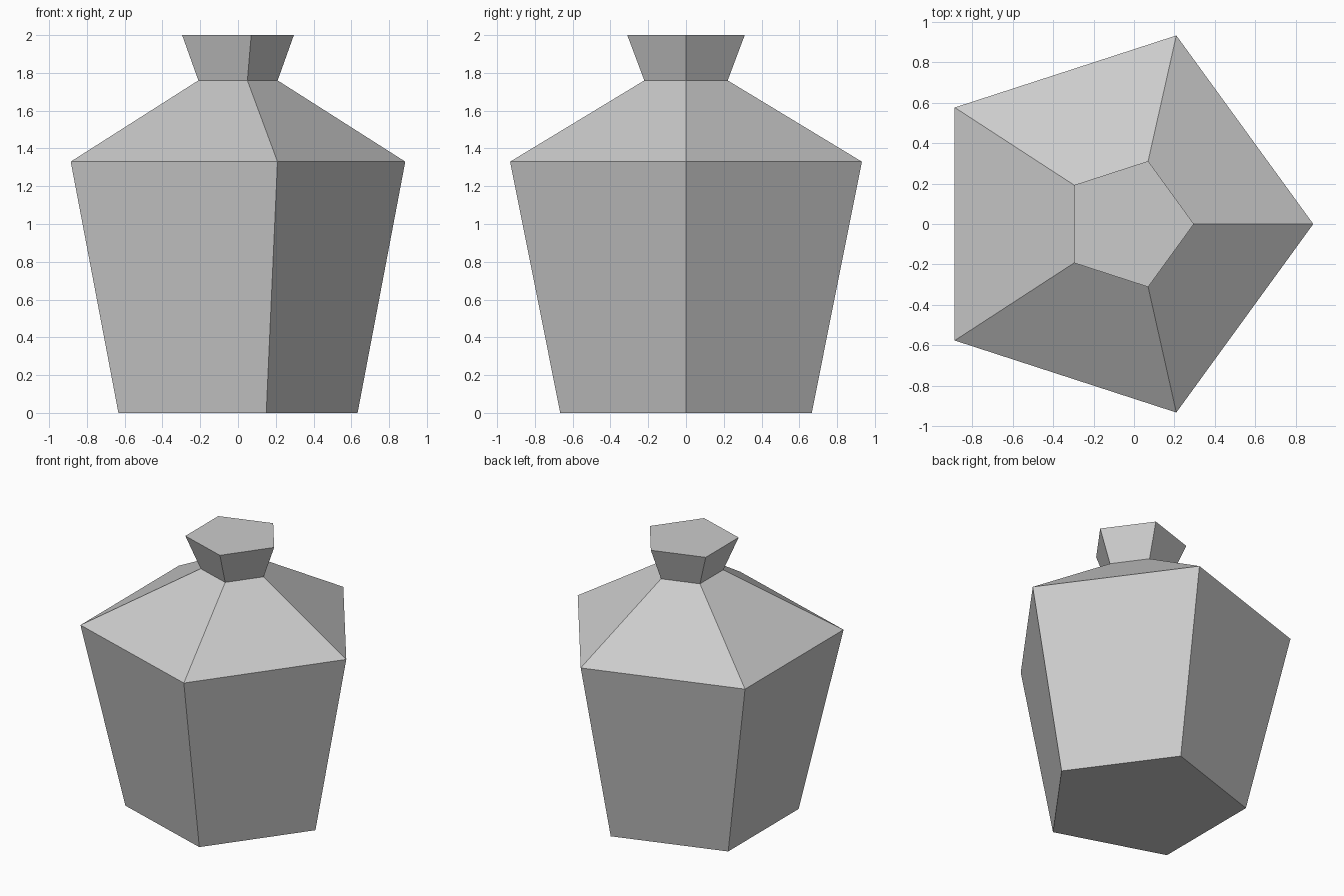
import bpy
import bmesh
from math import cos, sin, tau

if "Cube" in bpy.data.objects:
    bpy.data.objects.remove(bpy.data.objects["Cube"])

SIDES = 5
# Profile of the pot: (corner radius, height) from base to rim
PROFILE = [(0.70, 0.0), (0.979, 1.33), (0.232, 1.76), (0.327, 2.0)]


def ring(bm, radius, z):
    # Pentagon with one corner toward +x, centred on its bounding box
    shift = -radius * (1 - cos(tau / 10)) / 2
    return [bm.verts.new((shift + radius * cos(tau * i / SIDES),
                          radius * sin(tau * i / SIDES), z))
            for i in range(SIDES)]


# Solid five-sided pot: tapered body, sloping shoulder, flared neck
bm = bmesh.new()
rings = [ring(bm, r, z) for r, z in PROFILE]
for low, high in zip(rings, rings[1:]):
    for i in range(SIDES):
        j = (i + 1) % SIDES
        bm.faces.new((low[i], low[j], high[j], high[i]))

# Base and flat top
bm.faces.new(rings[0][::-1])
bm.faces.new(rings[-1])
bmesh.ops.recalc_face_normals(bm, faces=bm.faces)

mesh = bpy.data.meshes.new("pot")
bm.to_mesh(mesh)
bm.free()
pot = bpy.data.objects.new("pot", mesh)
bpy.context.collection.objects.link(pot)
